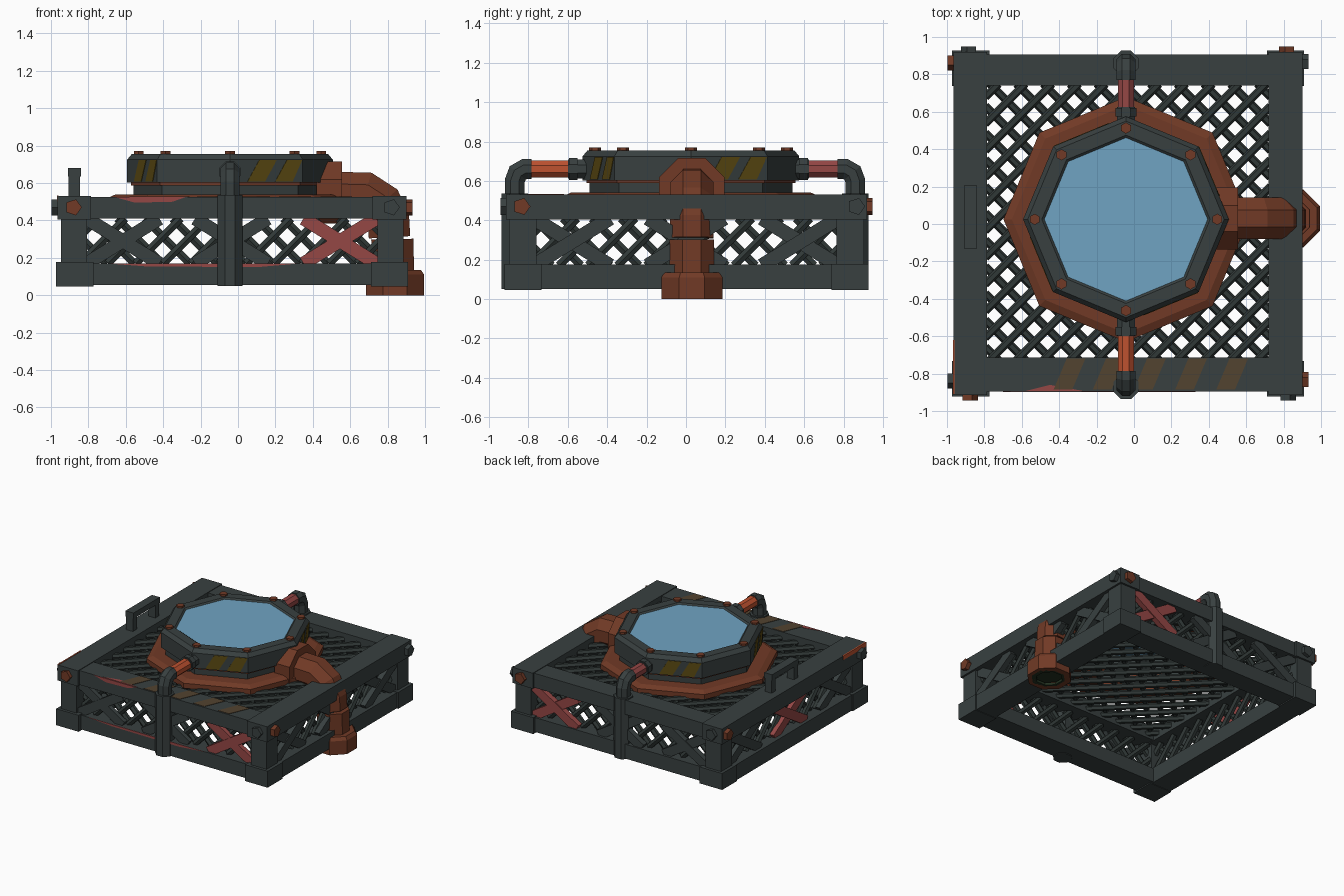
import bpy, bmesh, math
from mathutils import Vector as V

if "Cube" in bpy.data.objects:
    bpy.data.objects.remove(bpy.data.objects["Cube"])

def material(name, rgb):
    m = bpy.data.materials.new(name)
    m.diffuse_color = (*rgb, 1)
    m.use_nodes = True
    m.node_tree.nodes["Principled BSDF"].inputs["Base Color"].default_value = m.diffuse_color
    return m

STEEL = material("dark steel", (0.040, 0.051, 0.051))
GRATE = material("grate steel", (0.030, 0.040, 0.038))
RUST = material("rust brown", (0.165, 0.042, 0.019))
GLASS = material("blue glass", (0.160, 0.370, 0.540))
ORANGE = material("bright orange", (0.520, 0.085, 0.030))
RED = material("faded red", (0.300, 0.063, 0.060))
YELLOW = material("hazard yellow", (0.105, 0.068, 0.006))
WORN = material("worn stripe", (0.085, 0.056, 0.029))
MOSS = material("dark green", (0.016, 0.030, 0.014))
CX, CY = -0.043, 0.025            # hatch centre

def make(name, geos, mat):
    """Join (verts, faces) pieces into one object."""
    vs, fs = [], []
    for v, f in geos:
        o = len(vs)
        vs += [tuple(p) for p in v]
        fs += [[i + o for i in q] for q in f]
    me = bpy.data.meshes.new(name)
    me.from_pydata(vs, [], fs)
    bm = bmesh.new()
    bm.from_mesh(me)
    bmesh.ops.recalc_face_normals(bm, faces=bm.faces)
    bm.to_mesh(me)
    bm.free()
    me.materials.append(mat)
    ob = bpy.data.objects.new(name, me)
    bpy.context.collection.objects.link(ob)
    return ob

def tube(pts, r, n=8, turn=0.5):
    """Capped tube along a planar path with mitred corners."""
    pts = [V(p) for p in pts]
    d = [(b - a).normalized() for a, b in zip(pts, pts[1:])]
    bi = d[0].cross(d[-1])
    if bi.length < 1e-4:
        bi = d[0].cross(V((0, 0, 1)) if abs(d[0].z) < 0.9 else V((0, 1, 0)))
    bi.normalize()
    vs = []
    for i, p in enumerate(pts):
        a, b = d[max(i - 1, 0)], d[min(i, len(d) - 1)]
        t = (a + b).normalized()
        side = t.cross(bi) / max(t.dot(a), 0.5)
        for k in range(n):
            w = (k + turn) * math.tau / n
            vs.append(p + bi * r * math.cos(w) + side * r * math.sin(w))
    m = len(pts)
    fs = [[i*n + k, i*n + (k+1) % n, (i+1)*n + (k+1) % n, (i+1)*n + k]
          for i in range(m - 1) for k in range(n)]
    return vs, fs + [list(range(n)), list(range((m-1)*n, m*n))]

def prism(poly, off):
    n = len(poly)
    vs = [V(p) for p in poly] + [V(p) + V(off) for p in poly]
    return vs, [list(range(n)), list(range(n, 2*n))] + \
        [[k, (k+1) % n, n + (k+1) % n, n + k] for k in range(n)]

def box(x0, x1, y0, y1, z0, z1):
    return prism([(x0, y0, z0), (x1, y0, z0), (x1, y1, z0), (x0, y1, z0)], (0, 0, z1 - z0))

def lathe(profile, c, n=8, turn=0):
    """Closed profile of (radius, z) turned round a vertical axis."""
    m = len(profile)
    vs = [V((c[0] + r * math.cos((k+turn) * math.tau / n),
             c[1] + r * math.sin((k+turn) * math.tau / n), z))
          for k in range(n) for r, z in profile]
    return vs, [[k*m + i, k*m + (i+1) % m, (k+1) % n*m + (i+1) % m, (k+1) % n*m + i]
                for k in range(n) for i in range(m)]

def lattice(o, u, v, w, h, r, step=0.148):
    """Crossed diagonal bars filling a rectangle."""
    o, u, v = V(o), V(u), V(v)
    nrm = u.cross(v) * r * 0.5
    out, c = [], -h + step / 2
    while c < w:
        x0, x1 = max(0, c), min(w, h + c)
        if x1 - x0 > 0.03:
            out.append(tube([o + u*x0 + v*(x0-c) + nrm, o + u*x1 + v*(x1-c) + nrm], r, 6, 0))
            out.append(tube([o + u*(w-x0) + v*(x0-c) - nrm, o + u*(w-x1) + v*(x1-c) - nrm], r, 6, 0))
        c += step
    return out

# frame beams, posts and corner blocks
X0, X1, Y0, Y1 = -0.965, 0.90, -0.915, 0.92
for name, z0, z1 in (("lower", 0.05, 0.175), ("upper", 0.405, 0.53)):
    make(name + "_side_beams", [box(X0, X0 + 0.18, Y0, Y1, z0, z1),
                                box(X1 - 0.18, X1, Y0, Y1, z0, z1)], STEEL)
    make(name + "_cross_beams", [box(X0 + 0.17, X1 - 0.17, Y0 + 0.02, Y0 + 0.2, z0 + 0.005, z1 - 0.005),
                                 box(X0 + 0.17, X1 - 0.17, Y1 - 0.18, Y1 - 0.015, z0 + 0.005, z1 - 0.005)], STEEL)
make("corner_posts", [box(x - 0.07, x + 0.07, y - 0.07, y + 0.07, 0.1, 0.48)
                      for x in (-0.877, 0.815) for y in (-0.83, 0.835)], STEEL)
make("corner_feet", [box(x - 0.1, x + 0.1, y - 0.095, y + 0.095, 0.046, 0.178)
                     for x in (-0.872, 0.81) for y in (-0.828, 0.833)], STEEL)

# top grate and side lattices
W, D = X1 - X0 - 0.34, Y1 - Y0 - 0.34
make("top_grate", lattice((X0 + 0.17, Y0 + 0.17, 0.46), (1, 0, 0), (0, 1, 0), W, D, 0.022, 0.143), GRATE)
make("side_lattices", sum([lattice((X0 + 0.14, y, 0.17), (1, 0, 0), (0, 0, 1), W + 0.06, 0.24, 0.024)
                           for y in (Y0 + 0.11, Y1 - 0.1)] +
                          [lattice((x, Y0 + 0.14, 0.17), (0, 1, 0), (0, 0, 1), D + 0.06, 0.24, 0.024)
                           for x in (X0 + 0.1, X1 - 0.1)], []), GRATE)

# X braces, three to a side, a few of them painted red
def brace(c, u, nrm):
    c, u, nrm = V(c), V(u), V(nrm)
    out = []
    for s in (1, -1):
        d = (u * 0.195 + V((0, 0, 0.12 * s)))
        q = d.cross(nrm).normalized() * 0.036
        out.append(prism([c - d - q, c + d - q, c + d + q, c - d + q], nrm * (0.04 + 0.004 * s)))
    return out

dark, red = [], []
for k, t in enumerate((-0.58, 0, 0.58)):
    dark_or = lambda is_red: red if is_red else dark
    dark_or(k == 2).extend(brace((t - 0.035, Y0 + 0.08, 0.29), (1, 0, 0), (0, -1, 0)))
    dark_or(k == 2).extend(brace((t - 0.035, Y1 - 0.07, 0.29), (1, 0, 0), (0, 1, 0)))
    dark_or(k == 1).extend(brace((X0 + 0.07, t, 0.29), (0, 1, 0), (-1, 0, 0)))
    dark.extend(brace((X1 - 0.07, t, 0.29), (0, 1, 0), (1, 0, 0)))
make("dark_braces", dark, STEEL)
make("red_braces", red, RED)

# corner bolts, alternating in colour around the frame
rusty, plain = [], []
for i, x in enumerate((-0.88, 0.82)):
    for j, y in enumerate((-0.835, 0.865)):
        sx, sy = (-1, 1)[i], (-1, 1)[j]
        ex, ey = (X0, X1)[i], (Y0, Y1)[j]
        (rusty if i == j else plain).append(
            tube([(x, ey - 0.02 * sy, 0.47), (x, ey + 0.028 * sy, 0.47)], 0.045, 5))
        (plain if i == j else rusty).append(
            tube([(ex - 0.02 * sx, y, 0.47), (ex + 0.033 * sx, y, 0.47)], 0.045, 5))
make("rusty_bolts", rusty, RUST)
make("plain_bolts", plain, STEEL)

# hatch: skirt, neck, seal, rim, glass and bolts
C = (CX, CY)
make("hatch_skirt", [lathe([(0.655, 0.48), (0.655, 0.52), (0.61, 0.54), (0.47, 0.54), (0.47, 0.48)], C)], RUST)
make("hatch_neck", [lathe([(0.515, 0.53), (0.515, 0.59), (0.44, 0.59), (0.44, 0.53)], C)], STEEL)
make("hatch_seal", [lathe([(0.53, 0.588), (0.53, 0.605), (0.44, 0.605), (0.44, 0.588)], C)], RUST)
make("hatch_rim", [lathe([(0.55, 0.603), (0.55, 0.725), (0.525, 0.755), (0.45, 0.755),
                          (0.43, 0.74), (0.43, 0.603)], C)], STEEL)
ring = [(CX + 0.44 * math.cos(k * math.pi / 4), CY + 0.44 * math.sin(k * math.pi / 4), 0.735) for k in range(8)]
make("window_glass", [prism(ring, (0, 0, 0.01))], GLASS)
make("rim_bolts", [tube([(CX + 0.488 * math.cos(a), CY + 0.488 * math.sin(a), 0.745),
                         (CX + 0.488 * math.cos(a), CY + 0.488 * math.sin(a), 0.77)], 0.03, 6)
                   for a in [k * math.pi / 4 for k in range(8)]], RUST)

# hazard stripes on every other rim face
stripes = []
for k in (0, 2, 4, 6):
    a, b = [V((CX + 0.55 * math.cos(j * math.pi / 4), CY + 0.55 * math.sin(j * math.pi / 4), 0)) for j in (k, k + 1)]
    out = V((math.cos((k + 0.5) * math.pi / 4), math.sin((k + 0.5) * math.pi / 4), 0))
    for lo in (0.24, 0.62):
        quad = [(lo, 0.608), (lo + 0.24, 0.608), (min(lo + 0.40, 0.99), 0.722), (lo + 0.16, 0.722)]
        stripes.append(prism([a.lerp(b, u) - out * 0.002 + V((0, 0, z)) for u, z in quad], out * 0.005))
make("rim_stripes", stripes, YELLOW)

# worn stripes and paint patches on the frame
make("beam_stripes", [prism([(x, -0.885, 0.524), (x + 0.1, -0.885, 0.524), (x + 0.17, -0.72, 0.524),
                             (x + 0.07, -0.72, 0.524)], (0, 0, 0.004))
                      for x in (-0.43, -0.22, 0.0, 0.22, 0.44)], WORN)
make("red_paint_patches", [
    prism([(-0.7, -0.894, 0.170), (0.33, -0.894, 0.170), (0.1, -0.894, 0.150), (-0.5, -0.894, 0.155)], (0, -0.004, 0)),
    prism([(-0.66, -0.894, 0.525), (-0.28, -0.894, 0.525), (-0.35, -0.894, 0.50), (-0.55, -0.894, 0.495)], (0, -0.004, 0)),
    prism([(-0.58, -0.893, 0.524), (-0.27, -0.893, 0.524), (-0.45, -0.86, 0.524)], (0, 0, 0.004))], RED)
make("orange_paint_patch", [box(X0 - 0.004, X0 + 0.006, -0.91, -0.62, 0.50, 0.533)], ORANGE)

# small pipes from hatch to ground, front and back
for name, s, ys, mat in (("front", -1, (0.48, 0.60, 0.785, 0.87), ORANGE),
                         ("back", 1, (0.53, 0.625, 0.77, 0.86), RED)):
    a, b, c, e = [s * y for y in ys]
    make(name + "_pipe_coupler", [tube([(CX, a, 0.66), (CX, b, 0.66)], 0.052),
                                  tube([(CX, b - s * 0.05, 0.66), (CX, b - s * 0.005, 0.66)], 0.06)], STEEL)
    make(name + "_pipe_band", [tube([(CX, b - s * 0.02, 0.66), (CX, c + s * 0.03, 0.66)], 0.046)], mat)
    make(name + "_pipe_elbow", [tube([(CX, c, 0.66), (CX, e - s * 0.05, 0.66), (CX, e - s * 0.015, 0.64),
                                      (CX, e, 0.60), (CX, e, 0.50)], 0.054)], STEEL)
    make(name + "_pipe_sleeve", [tube([(CX, e, 0.05), (CX, e, 0.535)], 0.072)], STEEL)

# large rusty drain pipe
P = 0.03
make("drain_flange", [tube([(0.42, P, 0.55), (0.53, P, 0.55), (0.555, P, 0.55)], 0.18, 8)], RUST)
make("drain_elbow", [tube([(0.5, P, 0.55), (0.68, P, 0.545), (0.765, P, 0.49), (0.805, P, 0.40),
                           (0.81, P, 0.31)], 0.12)], RUST)
make("drain_lower_pipe", [tube([(0.825, P, 0.30), (0.83, P, 0.06)], 0.122)], RUST)
make("drain_foot", [lathe([(0.168, 0.0), (0.168, 0.11), (0.15, 0.135), (0.1, 0.135), (0.12, 0.0)],
                          (0.84, P), 8, 0.5)], RUST)
make("drain_mouth", [lathe([(0.135, -0.0), (0.135, 0.02), (0.10, 0.02), (0.10, 0.0)], (0.84, P), 8, 0.5),
                     tube([(0.84, P, 0.03), (0.84, P, 0.05)], 0.118)], MOSS)

# lifting handle on the left beam
make("handle", [box(-0.905, -0.845, -0.13, -0.08, 0.52, 0.66), box(-0.905, -0.845, 0.155, 0.205, 0.52, 0.66),
                box(-0.91, -0.84, -0.13, 0.205, 0.635, 0.68)], STEEL)
